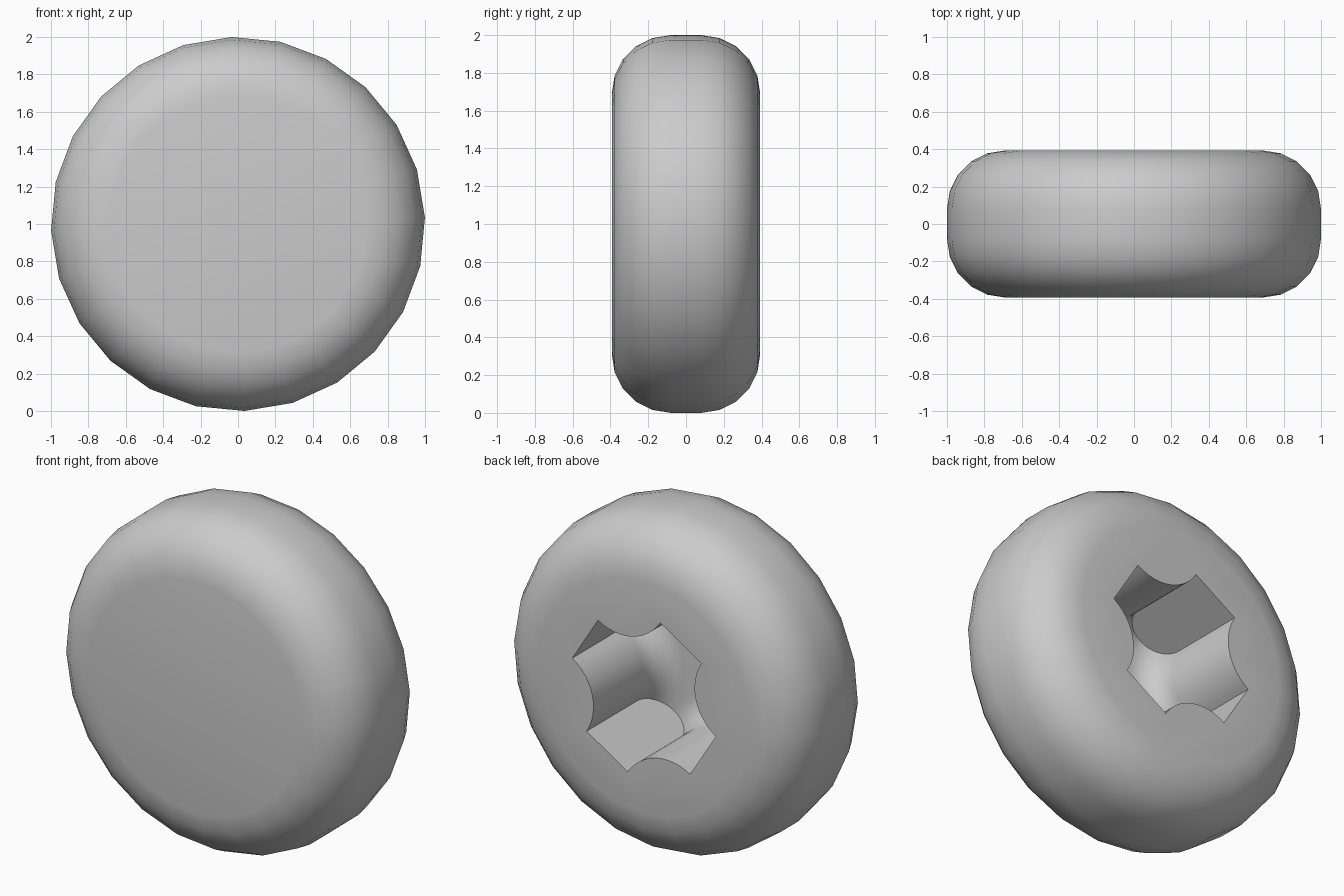
import bpy, bmesh
from math import sin, cos, radians, pi
from mathutils import Vector

cube = bpy.data.objects.get("Cube")
if cube:
    bpy.data.objects.remove(cube, do_unlink=True)

TWIST = radians(2)           # turn of the whole part about its axis
HALF, ROUND = 0.393, 0.31    # half thickness, edge rounding
SIDES, STEPS = 24, 5

grey = bpy.data.materials.new("light_grey")
grey.use_nodes = True
grey.diffuse_color = (0.6, 0.6, 0.6, 1)
grey.node_tree.nodes["Principled BSDF"].inputs["Base Color"].default_value = (0.6, 0.6, 0.6, 1)


def make_object(name, bm):
    bmesh.ops.remove_doubles(bm, verts=bm.verts, dist=1e-4)
    bmesh.ops.recalc_face_normals(bm, faces=bm.faces)
    mesh = bpy.data.meshes.new(name)
    bm.to_mesh(mesh)
    bm.free()
    mesh.materials.append(grey)
    obj = bpy.data.objects.new(name, mesh)
    bpy.context.collection.objects.link(obj)
    return obj


def ring_face(bm, points):
    bm.faces.new([bm.verts.new(p) for p in points])


def bridge(bm, a, b):
    """Quads between two neighbouring columns of points."""
    for i in range(len(a) - 1):
        ring_face(bm, (a[i], a[i + 1], b[i + 1], b[i]))


# Rounded disc, lathed around the y axis
profile = []
for side in (1, -1):
    arc = [pi / 2 * i / STEPS for i in range(STEPS + 1)]
    half = [(1 - ROUND + ROUND * cos(t), side * (HALF - ROUND + ROUND * sin(t))) for t in arc]
    profile += half[::-1] if side == 1 else half

columns = []
for i in range(SIDES):
    a = TWIST + 2 * pi * i / SIDES
    columns.append([Vector((r * cos(a), y, 1 + r * sin(a))) for r, y in profile])
bm = bmesh.new()
for i in range(SIDES):
    bridge(bm, columns[i - 1], columns[i])
for end in (0, -1):
    ring_face(bm, [c[end] for c in columns])
disc = make_object("rounded_disc", bm)

# Cross-shaped socket: four convex corner posts, each with a rounded foot
REACH, POST = 0.455, 0.296       # arm length, post radius
FOOT = REACH - POST              # rounding at the bottom
WALL = 0.47                      # straight wall depth
ARC, FILLET = 12, 8


def post_column(quarter, phi):
    a = TWIST + radians(30) + quarter * pi / 2
    u = Vector((cos(a), 0, sin(a)))
    v = Vector((-sin(a), 0, cos(a)))
    steps = [(POST, -0.1)]
    for k in range(FILLET + 1):
        t = pi / 2 * k / FILLET
        steps.append((POST + FOOT * (1 - cos(t)), WALL + FOOT * sin(t)))
    return [(REACH - r * cos(phi)) * u + (REACH - r * sin(phi)) * v
            + Vector((0, HALF - depth, 1)) for r, depth in steps]


posts = [[post_column(q, pi / 2 * (1 - j / ARC)) for j in range(ARC + 1)] for q in range(4)]
bm = bmesh.new()
for q in range(4):
    for j in range(ARC):
        bridge(bm, posts[q][j], posts[q][j + 1])
    # flat end of each arm
    ring_face(bm, posts[q][0] + posts[q - 1][-1][-2::-1])
# mouth and floor
ring_face(bm, [c[0] for p in posts for c in p])
ring_face(bm, [c[-1] for p in posts for c in p[:-1]])
socket = make_object("socket_cutter", bm)
socket.hide_render = True

cut = disc.modifiers.new("socket", 'BOOLEAN')
cut.operation = 'DIFFERENCE'
cut.solver = 'EXACT'
cut.object = socket
bpy.ops.object.select_all(action='DESELECT')
bpy.context.view_layer.objects.active = disc
disc.select_set(True)
bpy.ops.object.modifier_apply(modifier=cut.name)
bpy.data.objects.remove(socket, do_unlink=True)
bpy.ops.object.shade_smooth_by_angle(angle=radians(35))
